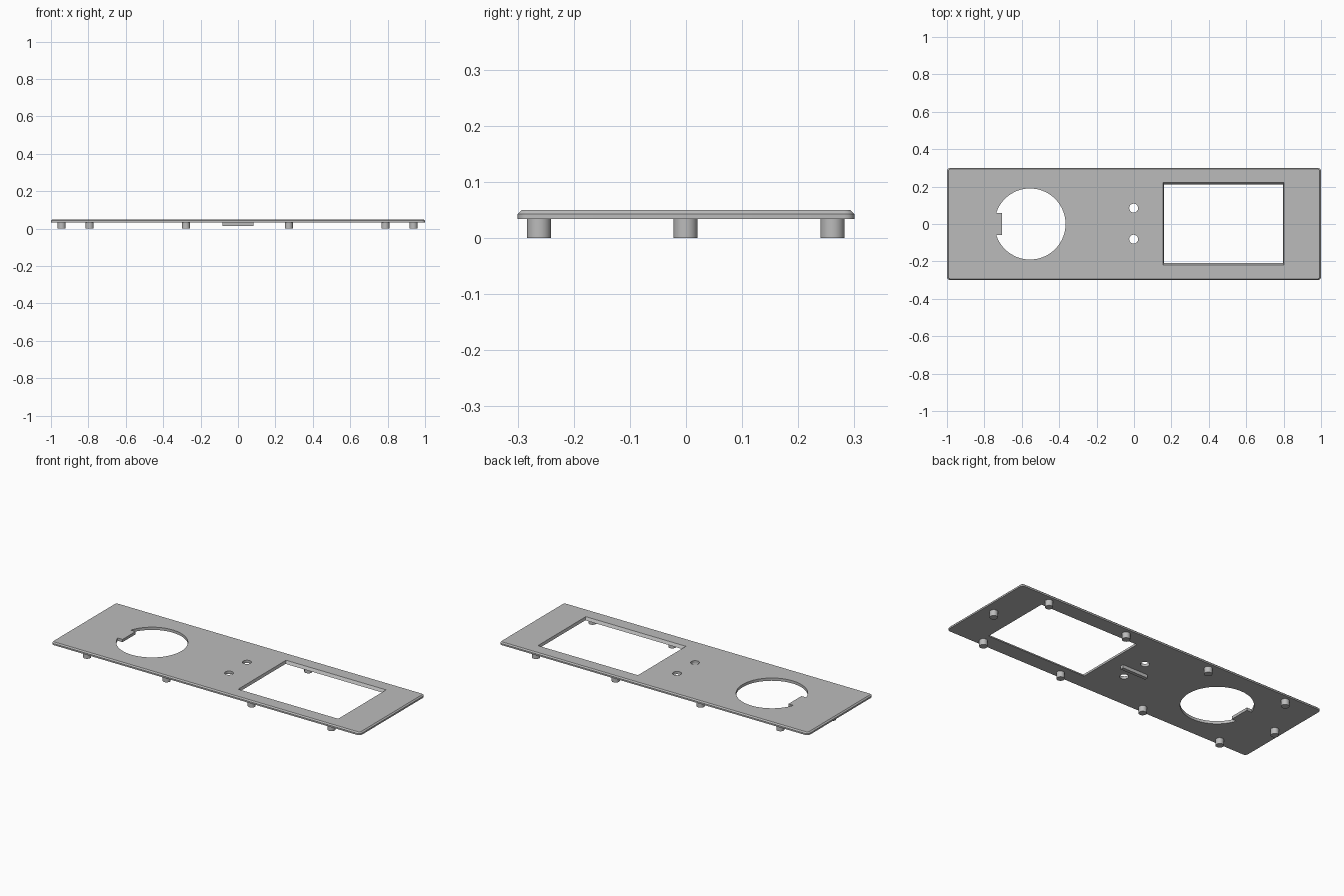
import bpy, bmesh, math

if "Cube" in bpy.data.objects:
    bpy.data.objects.remove(bpy.data.objects["Cube"])

grey = bpy.data.materials.new("plain grey")
grey.diffuse_color = (0.5, 0.5, 0.5, 1)
grey.use_nodes = True
grey.node_tree.nodes["Principled BSDF"].inputs["Base Color"].default_value = grey.diffuse_color


def loft(name, rings):
    """Closed solid through matching rings of (x, y, z) points."""
    bm = bmesh.new()
    rows = [[bm.verts.new(p) for p in r] for r in rings]
    n = len(rows[0])
    bm.faces.new(rows[0][::-1])
    bm.faces.new(rows[-1])
    for a, b in zip(rows, rows[1:]):
        for i in range(n):
            j = (i + 1) % n
            bm.faces.new((a[i], a[j], b[j], b[i]))
    bmesh.ops.recalc_face_normals(bm, faces=bm.faces)
    me = bpy.data.meshes.new(name)
    bm.to_mesh(me)
    bm.free()
    ob = bpy.data.objects.new(name, me)
    bpy.context.collection.objects.link(ob)
    me.materials.append(grey)
    return ob


def at(pts, z):
    return [(x, y, z) for x, y in pts]


def rect(x0, x1, y0, y1):
    return [(x0, y0), (x1, y0), (x1, y1), (x0, y1)]


def circle(cx, cy, r, n):
    return [(cx + r * math.cos(2 * math.pi * i / n),
             cy + r * math.sin(2 * math.pi * i / n)) for i in range(n)]


def rounded(hx, hy, r, steps=4):
    pts = []
    for k, (sx, sy) in enumerate([(1, 1), (-1, 1), (-1, -1), (1, -1)]):
        for i in range(steps + 1):
            a = math.pi / 2 * (k + i / steps)
            pts.append((sx * (hx - r) + r * math.cos(a),
                        sy * (hy - r) + r * math.sin(a)))
    return pts


def smooth(ob):
    bpy.ops.object.select_all(action='DESELECT')
    ob.select_set(True)
    bpy.context.view_layer.objects.active = ob
    bpy.ops.object.shade_smooth_by_angle(angle=math.radians(30))


Z0, Z1, Z2 = 0.034, 0.043, 0.05

# panel with chamfered top rim
panel = loft("panel", [at(rounded(1, 0.3, 0.018), Z0),
                       at(rounded(1, 0.3, 0.018), Z1),
                       at(rounded(0.993, 0.293, 0.011), Z2)])

# round opening with a locating tab on its left
cx, r, tab = -0.556, 0.19, 0.06
a0 = math.pi - math.asin(tab / r)
dial = [(cx + r * math.cos(a), r * math.sin(a))
        for a in (-a0 + 2 * a0 * i / 60 for i in range(61))]
dial += [(-0.705, tab), (-0.705, -tab)]

# window with slightly sloped long sides, reaching past both panel faces
cutters = [
    loft("dial_cutter", [at(dial, 0), at(dial, 0.1)]),
    loft("window_cutter", [at(rect(0.16, 0.797, -0.207, 0.21), Z0 - 0.003),
                           at(rect(0.154, 0.803, -0.222, 0.225), Z2 + 0.003)]),
]
# two small holes
for y in (0.085, -0.081):
    hole = circle(-0.002, y, 0.024, 16)
    cutters.append(loft("hole_cutter", [at(hole, 0), at(hole, 0.1)]))

bpy.context.view_layer.objects.active = panel
for c in cutters:
    m = panel.modifiers.new("cut", 'BOOLEAN')
    m.object = c
    m.operation = 'DIFFERENCE'
    m.solver = 'EXACT'
    bpy.ops.object.modifier_apply(modifier=m.name)
    bpy.data.objects.remove(c)
smooth(panel)

# mounting pegs along the long edges and at each end
spots = [(x, y) for x in (-0.793, -0.278, 0.272, 0.788) for y in (-0.262, 0.261)]
spots += [(-0.943, -0.001), (0.938, -0.001)]
for x, y in spots:
    ring = circle(x, y, 0.0215, 24)
    smooth(loft("peg", [at(ring, 0), at(ring, Z0 + 0.001)]))

# rib under the panel between the small holes
rib = rect(-0.083, 0.082, -0.01, 0.01)
loft("rib", [at(rib, 0.015), at(rib, Z0 + 0.001)])
